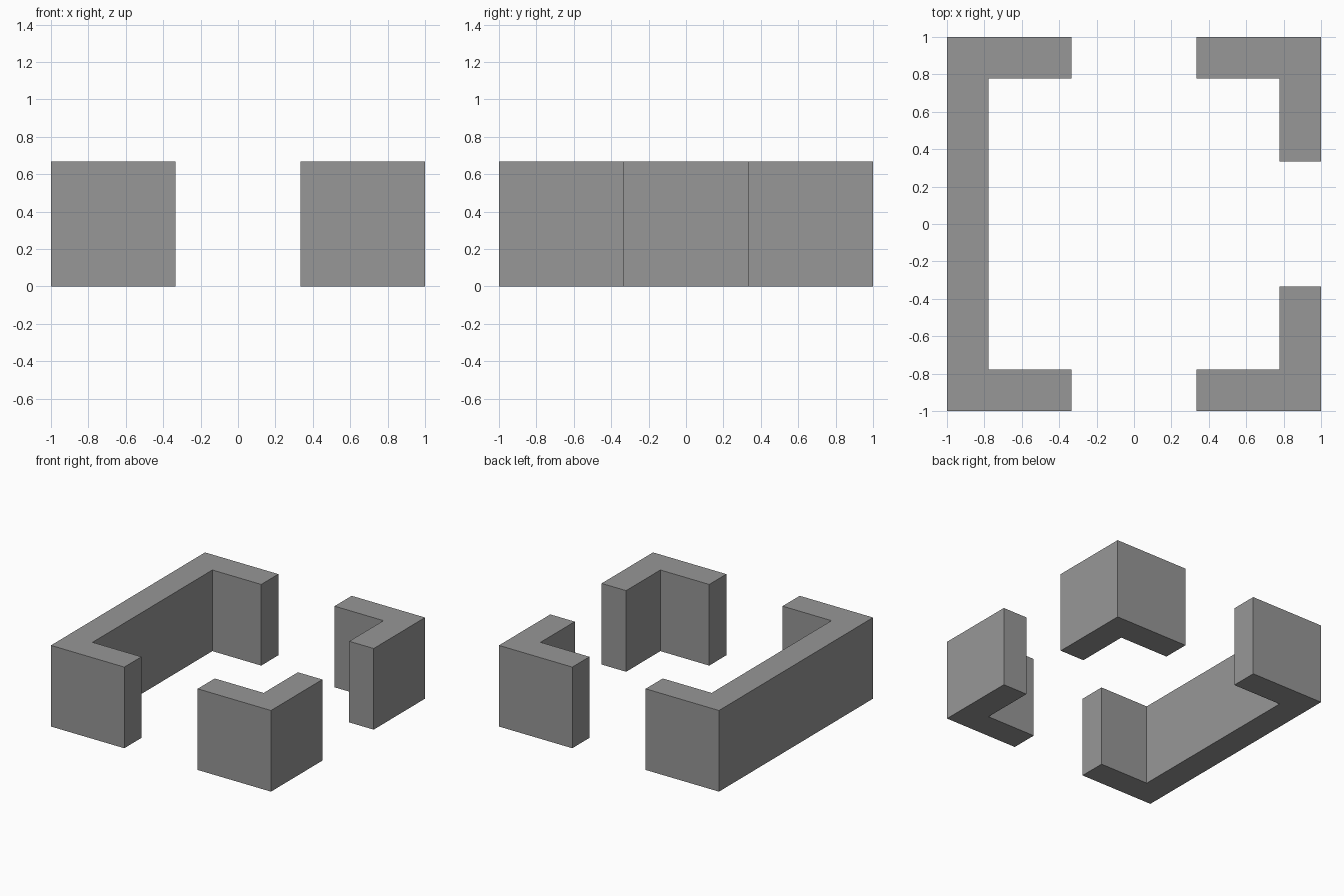
import bpy, bmesh

if "Cube" in bpy.data.objects:
    bpy.data.objects.remove(bpy.data.objects["Cube"])

H = 2 / 3        # wall height
T = 2 / 9        # wall thickness
G = 1 / 3        # half width of each doorway

grey = bpy.data.materials.new("stone_grey")
grey.diffuse_color = (0.31, 0.31, 0.31, 1)
grey.use_nodes = True
grey.node_tree.nodes["Principled BSDF"].inputs["Base Color"].default_value = grey.diffuse_color


def wall(name, outline):
    """Extrude a floor-plan outline straight up to wall height."""
    bm = bmesh.new()
    base = bm.faces.new([bm.verts.new((x, y, 0)) for x, y in outline])
    ext = bmesh.ops.extrude_face_region(bm, geom=[base], use_keep_orig=True)
    top = [g for g in ext["geom"] if isinstance(g, bmesh.types.BMVert)]
    bmesh.ops.translate(bm, verts=top, vec=(0, 0, H))
    bmesh.ops.recalc_face_normals(bm, faces=bm.faces)
    mesh = bpy.data.meshes.new(name)
    bm.to_mesh(mesh)
    bm.free()
    mesh.materials.append(grey)
    obj = bpy.data.objects.new(name, mesh)
    bpy.context.collection.objects.link(obj)


# Long left wall with a short return at each end
wall("left_wall", [(-1, -1), (-G, -1), (-G, -1 + T), (-1 + T, -1 + T),
                   (-1 + T, 1 - T), (-G, 1 - T), (-G, 1), (-1, 1)])

# L-shaped corner walls on the right, mirrored front to back
corner = [(G, 1), (G, 1 - T), (1 - T, 1 - T), (1 - T, G), (1, G), (1, 1)]
for name, s in (("back_right_corner_wall", 1), ("front_right_corner_wall", -1)):
    wall(name, [(x, s * y) for x, y in corner])
